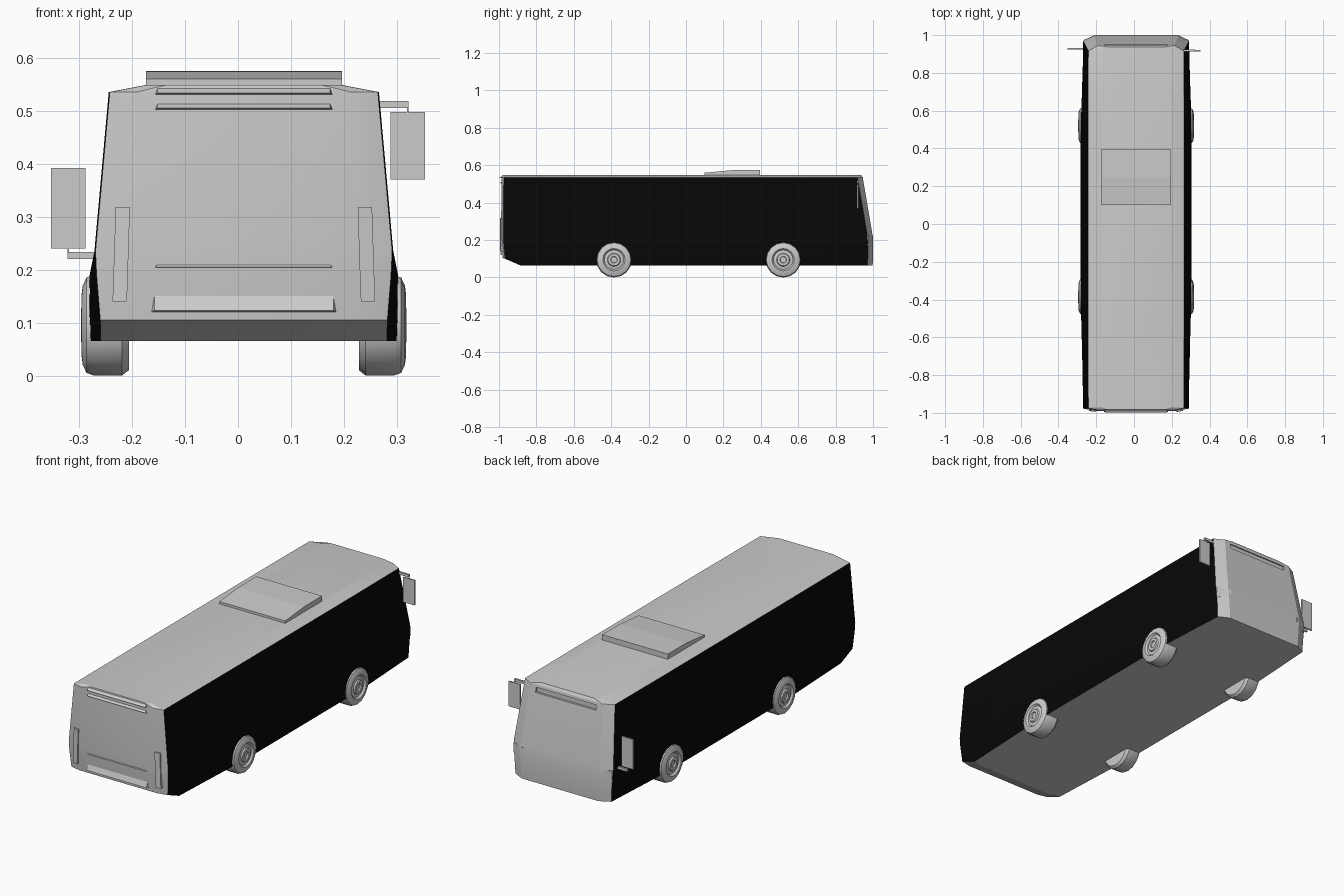
import bpy, bmesh, math
from mathutils import Vector

old = bpy.data.objects.get("Cube")
if old:
    bpy.data.objects.remove(old, do_unlink=True)

CX = 0.011  # centre line of the coach


def material(name, value):
    m = bpy.data.materials.new(name)
    m.use_nodes = True
    m.diffuse_color = (value, value, value, 1)
    m.node_tree.nodes["Principled BSDF"].inputs["Base Color"].default_value = (value, value, value, 1)
    return m


GREY = material("light grey", 0.6)
BLACK = material("side black", 0.002)


def finish(name, bm, mats=(GREY,), angle=None):
    bmesh.ops.recalc_face_normals(bm, faces=bm.faces)
    mesh = bpy.data.meshes.new(name)
    bm.to_mesh(mesh)
    bm.free()
    for m in mats:
        mesh.materials.append(m)
    ob = bpy.data.objects.new(name, mesh)
    bpy.context.collection.objects.link(ob)
    if angle:
        bpy.ops.object.select_all(action='DESELECT')
        ob.select_set(True)
        bpy.context.view_layer.objects.active = ob
        bpy.ops.object.shade_smooth_by_angle(angle=math.radians(angle))
    return ob


def loft(bm, rings):
    """Skin equal-length closed rings and cap both ends."""
    loops = [[bm.verts.new(p) for p in ring] for ring in rings]
    n = len(loops[0])
    for a, b in zip(loops, loops[1:]):
        for i in range(n):
            j = (i + 1) % n
            bm.faces.new((a[i], a[j], b[j], b[i]))
    bm.faces.new(loops[0])
    bm.faces.new(loops[-1])


def prism(name, outline, x0, x1, taper=0):
    """Extrude a (y, z) outline along x."""
    bm = bmesh.new()
    loft(bm, [[(x, y, z) for y, z in outline] for x in (x0, x1)])
    return finish(name, bm)


def box(name, x0, x1, y0, y1, z0, z1):
    return prism(name, [(y0, z0), (y1, z0), (y1, z1), (y0, z1)], x0, x1)


# Body: stacked plan outlines, sides bulging at mid length
def plan(z, end, mid, rear, front):
    half = [(end * 0.8, rear - 0.012), (end, rear), (mid, rear * 0.42), (mid, 0.56),
            (end, front - 0.028), (end * 0.8, front)]
    return ([(CX + x, y, z) for x, y in half] +
            [(CX - x, y, z) for x, y in reversed(half)])


bm = bmesh.new()
loft(bm, [plan(0.065, 0.270, 0.293, -0.875, 0.998),
          plan(0.105, 0.271, 0.293, -0.968, 1.0),
          plan(0.190, 0.278, 0.291, -0.975, 1.0),
          plan(0.235, 0.280, 0.282, -0.977, 0.996),
          plan(0.535, 0.253, 0.255, -0.974, 0.945),
          plan(0.548, 0.185, 0.187, -0.970, 0.937)])
bmesh.ops.recalc_face_normals(bm, faces=bm.faces)
for f in bm.faces:
    f.material_index = int(abs(f.normal.x) > 0.8)
body = finish("coach_body", bm, (GREY, BLACK), 20)

# Destination sign recess above the windscreen
cutter = box("sign_cutter", CX - 0.17, CX + 0.17, 0.941, 1.0, 0.497, 0.522)
cutter.hide_render = True
cutter.hide_viewport = True
cutter.display_type = 'WIRE'
cut = body.modifiers.new("sign_recess", 'BOOLEAN')
cut.operation = 'DIFFERENCE'
cut.object = cutter

# Roof air unit, wedge shaped
prism("roof_unit", [(0.1, 0.545), (0.395, 0.545), (0.395, 0.575), (0.25, 0.574), (0.1, 0.56)],
      CX - 0.185, CX + 0.185)


# Rear ledges with downward undersides
def ledge(name, z, height, half, depth):
    bm = bmesh.new()
    y = -0.984
    loft(bm, [[(CX + x, y, z), (CX + x * 0.97, y - depth, z + 0.003), (CX + x * 0.97, y, z + height)]
              for x in (-half, half)])
    finish(name, bm)


ledge("rear_vent_top", 0.530, 0.012, 0.168, 0.014)
ledge("rear_vent_bottom", 0.502, 0.012, 0.168, 0.014)
ledge("engine_panel_top", 0.202, 0.012, 0.170, 0.006)
ledge("engine_panel_bottom", 0.120, 0.030, 0.174, 0.010)

# Tail lamps and headlamps
for side, label in ((1, "left"), (-1, "right")):
    bm = bmesh.new()
    loft(bm, [[(CX + side * (x + shift), y, z) for x, y in
               ((0.221, -0.96), (0.221, -0.994), (0.248, -0.99), (0.248, -0.96))]
              for z, shift in ((0.14, 0), (0.16, -0.001), (0.318, -0.006))])
    finish("tail_lamp_" + label, bm)

    bm = bmesh.new()
    loft(bm, [[(CX + side * x, y, z) for x, y in
               ((0.21, 0.97), (0.21, 1.0), (0.277, 0.975), (0.277, 0.96))]
              for z in (0.175, 0.225)])
    finish("headlamp_" + label, bm)

# Wheels: lathe a tyre and stepped hub profile (radius, distance from centre line)
PROFILE = [(0, 0.3), (0.016, 0.3), (0.018, 0.307), (0.032, 0.307), (0.036, 0.3), (0.052, 0.297),
           (0.06, 0.306), (0.075, 0.304), (0.09, 0.297), (0.095, 0.283), (0.095, 0.23),
           (0.085, 0.217), (0, 0.217)]
for axle, y in (("rear", -0.385), ("front", 0.52)):
    for side, label in ((1, "left"), (-1, "right")):
        bm = bmesh.new()
        vs = [bm.verts.new((CX + side * d, y, 0.095 + r)) for r, d in PROFILE]
        es = [bm.edges.new(p) for p in zip(vs, vs[1:])]
        bmesh.ops.spin(bm, geom=vs + es, cent=(CX, y, 0.095), axis=(1, 0, 0),
                       angle=math.tau, steps=16, use_merge=True)
        bmesh.ops.remove_doubles(bm, verts=bm.verts, dist=0.0005)
        finish(axle + "_wheel_" + label, bm, angle=30)


# Mirrors: high one on the left, low one on the right
def mirror(label, side, plate, arm, y):
    def span(a, b):
        return sorted((side * a, side * b))
    box("mirror_plate_" + label, *span(0.288, 0.353), y - 0.004, y + 0.004, *plate)
    box("mirror_arm_" + label, *span(0.25, 0.322), y - 0.005, y + 0.005, *arm)
    box("mirror_link_" + label, *span(0.319, 0.322), y - 0.002, y + 0.002,
        min(plate[1], arm[1]), max(plate[0], arm[0]))


mirror("left", 1, (0.37, 0.497), (0.505, 0.518), 0.918)
mirror("right", -1, (0.24, 0.392), (0.22, 0.233), 0.928)
